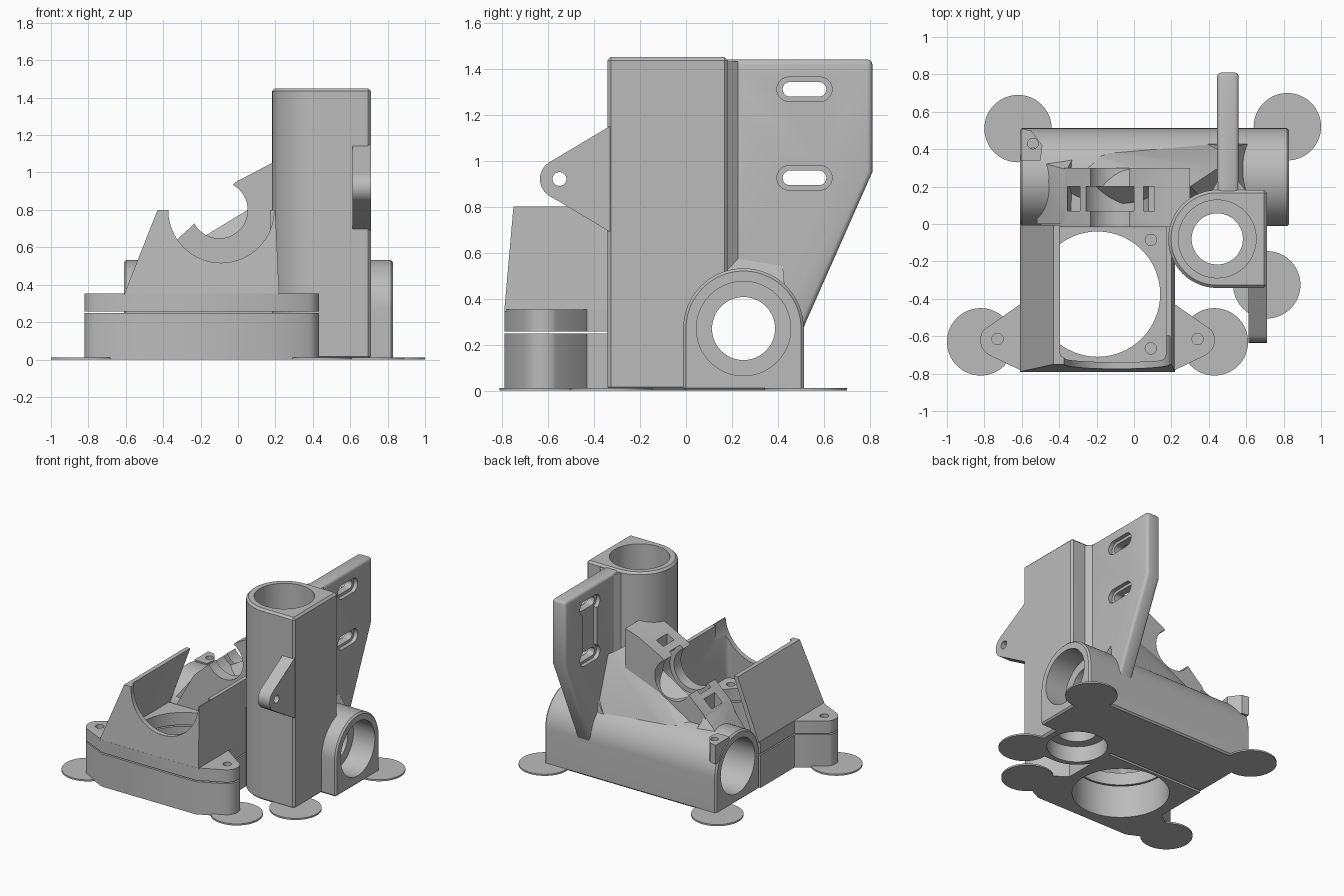
import bpy, bmesh
from math import cos, sin, pi, radians
from mathutils import Matrix

if "Cube" in bpy.data.objects:
    bpy.data.objects.remove(bpy.data.objects["Cube"])

grey = bpy.data.materials.new("plastic grey")
grey.use_nodes = True
grey.diffuse_color = (0.5, 0.5, 0.5, 1)
grey.node_tree.nodes["Principled BSDF"].inputs["Base Color"].default_value = (0.5, 0.5, 0.5, 1)


def place(axis, u, v, w):
    """Map a 2D profile point and a depth to 3D."""
    return {"x": (w, u, v), "y": (u, w, v), "z": (u, v, w)}[axis]


def finish(name, bm):
    bmesh.ops.recalc_face_normals(bm, faces=bm.faces)
    mesh = bpy.data.meshes.new(name)
    bm.to_mesh(mesh)
    bm.free()
    obj = bpy.data.objects.new(name, mesh)
    bpy.context.collection.objects.link(obj)
    mesh.materials.append(grey)
    return obj


def prism(name, axis, pts, a, b):
    bm = bmesh.new()
    face = bm.faces.new([bm.verts.new(place(axis, u, v, a)) for u, v in pts])
    ext = bmesh.ops.extrude_face_region(bm, geom=[face])["geom"]
    bmesh.ops.translate(bm, vec=place(axis, 0, 0, b - a),
                        verts=[g for g in ext if isinstance(g, bmesh.types.BMVert)])
    return finish(name, bm)


def hull(name, pts):
    bm = bmesh.new()
    for p in pts:
        bm.verts.new(p)
    bmesh.ops.convex_hull(bm, input=bm.verts)
    bmesh.ops.dissolve_limit(bm, angle_limit=0.01, verts=bm.verts, edges=bm.edges)
    return finish(name, bm)


def arc(u, v, r, start=0, end=360, n=64):
    full = end - start == 360
    return [(u + r * cos(radians(start + (end - start) * i / n)),
             v + r * sin(radians(start + (end - start) * i / n)))
            for i in range(n if full else n + 1)]


def rod(axis, u, v, r, a, b):
    return prism("cutter", axis, arc(u, v, r), a, b)


def rect(u0, u1, v0, v1):
    return [(u0, v0), (u1, v0), (u1, v1), (u0, v1)]


def block(x0, x1, y0, y1, z0, z1):
    return prism("cutter", "z", rect(x0, x1, y0, y1), z0, z1)


def slot(y0, y1, z, r, a, b):
    return prism("cutter", "x", arc(y0 + r, z, r, 90, 270, 16) + arc(y1 - r, z, r, -90, 90, 16), a, b)


def apply(obj, mod):
    bpy.ops.object.select_all(action="DESELECT")
    bpy.context.view_layer.objects.active = obj
    obj.select_set(True)
    bpy.ops.object.modifier_apply(modifier=mod.name)


def bevel(obj, width, segments=1):
    mod = obj.modifiers.new("bevel", "BEVEL")
    mod.width, mod.segments, mod.angle_limit = width, segments, radians(50)
    apply(obj, mod)


def cut(obj, cutters):
    for c in cutters:
        mod = obj.modifiers.new("cut", "BOOLEAN")
        mod.operation, mod.solver, mod.object = "DIFFERENCE", "EXACT", c
        apply(obj, mod)


def drop(cutters):
    for c in cutters:
        bpy.data.objects.remove(c)


# Shared bearing bores: narrow through holes with wide seats
HY, HZ, VX, VY = 0.25, 0.27, 0.445, -0.08
bores = [rod("x", HY, HZ, 0.137, -1, 1), rod("x", HY, HZ, 0.205, -1, -0.02),
         rod("x", HY, HZ, 0.205, 0.65, 1), rod("z", VX, VY, 0.137, -1, 2),
         rod("z", VX, VY, 0.208, 0.8, 2), rod("z", VX, VY, 0.208, -1, 0.12)]
body = []

# Horizontal bearing housing: round top on a square foot
part = prism("horizontal_bearing_housing", "x",
             arc(HY, HZ, 0.262, 0, 180, 40) + [(HY - 0.262, 0), (HY + 0.262, 0)], -0.61, 0.83)
bevel(part, 0.012)
body.append(part)

# Vertical bearing housing: round inner side, square outer side
part = prism("vertical_bearing_housing", "z",
             arc(VX, VY, 0.262, 90, 270, 40) + [(0.71, VY - 0.262), (0.71, VY + 0.262)], 0, 1.45)
bevel(part, 0.015)
body.append(part)

# Rear fin with two countersunk slots and a recess between them
part = prism("rear_fin", "x", [(0.1, 0.25), (0.5, 0.25), (0.81, 0.95), (0.81, 1.44), (0.1, 1.44)],
             0.445, 0.56)
bevel(part, 0.022, 3)
slots = [block(0.3, 0.475, 0.43, 0.6, 0.9, 1.33)]
for z in (0.925, 1.31):
    slots += [slot(0.42, 0.61, z, 0.032, 0.3, 0.7), slot(0.395, 0.635, z, 0.053, 0.53, 0.7),
              slot(0.395, 0.635, z, 0.053, 0.3, 0.475)]
cut(part, slots)
drop(slots)
body.append(part)

# Flares where the fin meets both housings
body.append(hull("fin_flare", [(x, y, z) for z in (0.4, 1.43)
                               for x, y in ((0.4, 0.15), (0.62, 0.15), (0.445, 0.225), (0.56, 0.225))]))
body.append(hull("fin_foot", [(0.38, 0.1, 0.5), (0.62, 0.1, 0.5), (0.38, 0.43, 0.44), (0.62, 0.43, 0.44),
                              (0.45, 0.1, 0.6), (0.555, 0.1, 0.6), (0.45, 0.42, 0.55), (0.555, 0.42, 0.55)]))

# Tilted clamp cradle with a strap groove and strap windows
CX, CZ = -0.1, 0.8
part = prism("clamp_cradle", "y",
             [(0.3, 0.15), (0.3, 1.09), (0.18, 1.05), (-0.01, 0.95), (-0.24, 0.72), (-0.36, 0.61),
              (-0.5, 0.36), (-0.5, 0.15)], -0.015, 0.3)
tools = [rod("y", CX, CZ, 0.152, -0.2, 0.5), rod("y", CX, CZ, 0.185, 0.07, 0.2),
         block(-0.355, -0.29, 0.07, 0.2, 0.52, 1), block(0.05, 0.11, 0.07, 0.2, 0.85, 1.2)]
cut(part, tools)
drop(tools)
body.append(part)

# Sloping web from the cradle back onto the housing and up to the fin
body.append(hull("cradle_web", [(-0.36, 0.2, 0.55), (-0.3, 0.4, 0.4), (0.45, 0.45, 0.4), (0.45, 0.3, 0.85),
                                (0.3, 0.2, 0.95), (0.1, 0.29, 0.65), (-0.3, 0.05, 0.4), (0.45, 0.05, 0.4)]))
body.append(hull("cradle_side_web", [(-0.52, 0.0, 0.4), (-0.36, 0.0, 0.6), (-0.36, 0.29, 0.6),
                                     (-0.5, 0.33, 0.5), (-0.3, 0.0, 0.35), (-0.3, 0.4, 0.42)]))

# Screw ear on the left end of the horizontal housing
part = prism("end_screw_ear", "z", [(-0.605, 0.34), (-0.605, 0.51), (-0.55, 0.5), (-0.49, 0.42), (-0.5, 0.34)],
             0.38, 0.525)
screw = [rod("z", -0.54, 0.43, 0.028, 0.48, 1)]
cut(part, screw)
drop(screw)
body.append(part)

# Front tab with a pivot hole
part = prism("front_tab", "x", [(-0.33, 1.15), *arc(-0.55, 0.92, 0.085, 120, 240, 20), (-0.33, 0.69)],
             0.612, 0.71)
pivot = [rod("x", -0.55, 0.92, 0.03, 0.4, 0.9)]
cut(part, pivot)
drop(pivot)
body.append(part)

for part in body:
    cut(part, bores)
drop(bores)

# Fan base: two flanges with screw ears and one round opening
MID = -0.195
right_half = [(0.2, -0.79)] + arc(0.34, -0.62, 0.092, -65, 35, 12) + [(0.22, -0.43), (0.22, -0.02)]
outline = right_half + [(2 * MID - x, y) for x, y in reversed(right_half)]
opening = [rod("z", MID, -0.375, 0.335, -1, 1)]
holes = [rod("z", x, -0.615, 0.03, -1, 1) for x in (MID - 0.535, MID + 0.535)]
holes += [rod("z", 0.09, y, 0.03, -1, 1) for y in (-0.085, -0.665)]
for name, z0, z1 in (("fan_base", 0, 0.248), ("duct_flange", 0.258, 0.353)):
    part = prism(name, "z", outline, z0, z1)
    cut(part, opening + (holes if z0 else []))
drop(opening + holes)


# Tapered duct walls, open at the back, with a round notch in front
def taper(name, low, high, z0, z1):
    return hull(name, [(x, y, z) for (x0, x1, y0, y1), z in ((low, z0), (high, z1))
                       for x in (x0, x1) for y in (y0, y1)])


duct = taper("duct_walls", (-0.61, 0.22, -0.79, -0.005), (-0.43, 0.2, -0.75, -0.005), 0.345, 0.8)
tools = [taper("cutter", (-0.585, 0.175, -0.755, 0.1), (-0.385, 0.17, -0.715, 0.1), 0.3, 0.83),
         rod("y", CX + 0.01, CZ, 0.283, -1, -0.6)]
bevel(tools[0], 0.03, 3)
cut(duct, tools)
drop(tools)

# Round feet that hold the corners down
for i, (x, y) in enumerate([(-0.62, 0.51), (0.82, 0.52), (0.71, -0.325), (0.43, -0.63), (-0.82, -0.63)]):
    foot = prism(f"hold_down_disc_{i + 1}", "z", arc(x, y, 0.18), 0, 0.012)
    if i == 2:
        tool = [rod("z", VX, VY, 0.208, -1, 1)]
        cut(foot, tool)
        drop(tool)

# Smooth shading with sharp edges kept
bpy.ops.object.select_all(action="DESELECT")
for obj in bpy.context.collection.objects:
    if obj.type == "MESH":
        obj.select_set(True)
        bpy.context.view_layer.objects.active = obj
bpy.ops.object.shade_smooth_by_angle(angle=radians(30))
